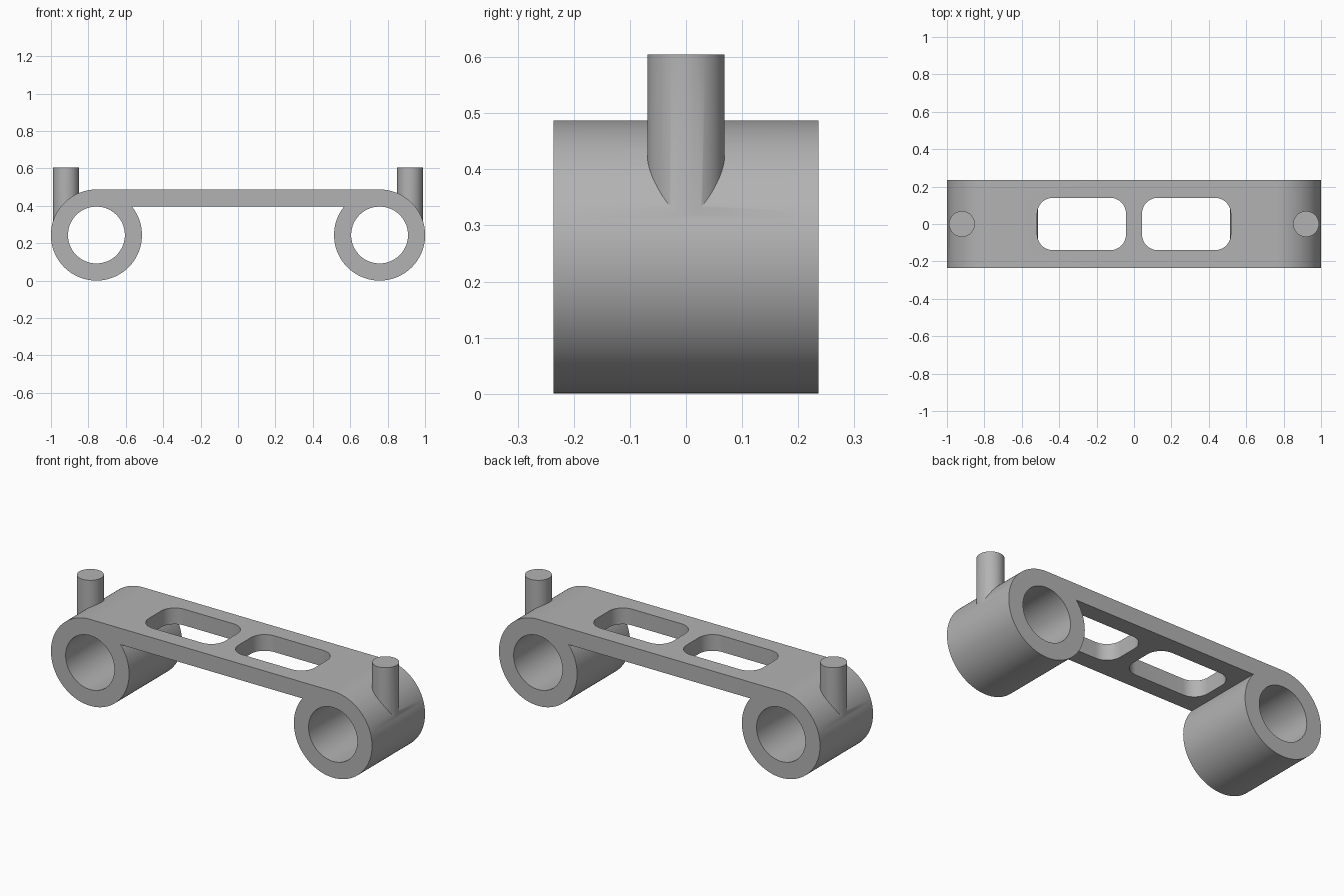
import bpy
import bmesh
from math import sin, cos, pi, acos, radians

cube = bpy.data.objects.get("Cube")
if cube:
    bpy.data.objects.remove(cube, do_unlink=True)

# Main dimensions
TUBE_X, TUBE_R, BORE_R = 0.757, 0.2435, 0.152
HALF_DEPTH = 0.236
PIN_X, PIN_R, PIN_TOP, PIN_BASE = 0.92, 0.069, 0.605, 0.28
SLOT_X, SLOT_W, SLOT_D, SLOT_R = 0.28, 0.475, 0.28, 0.085

grey = bpy.data.materials.new("plain_grey")
grey.use_nodes = True
colour = (0.45, 0.45, 0.45, 1)
grey.diffuse_color = colour
grey.node_tree.nodes["Principled BSDF"].inputs["Base Color"].default_value = colour


def arc(cx, cy, r, start, end, steps):
    """Points along a circular arc."""
    angles = [start + (end - start) * i / steps for i in range(steps + 1)]
    return [(cx + r * cos(a), cy + r * sin(a)) for a in angles]


def prism(name, points, low, high, axis="Z"):
    """Extrude a closed outline along Y (outline in XZ) or Z (outline in XY)."""
    def place(p, t):
        return (p[0], t, p[1]) if axis == "Y" else (p[0], p[1], t)

    bm = bmesh.new()
    face = bm.faces.new([bm.verts.new(place(p, low)) for p in points])
    top = bmesh.ops.extrude_face_region(bm, geom=[face])["geom"]
    moved = [v for v in top if isinstance(v, bmesh.types.BMVert)]
    bmesh.ops.translate(bm, verts=moved, vec=place((0, 0), high - low))
    bmesh.ops.recalc_face_normals(bm, faces=bm.faces)
    mesh = bpy.data.meshes.new(name)
    bm.to_mesh(mesh)
    bm.free()
    mesh.materials.append(grey)
    obj = bpy.data.objects.new(name, mesh)
    bpy.context.collection.objects.link(obj)
    return obj


def circle(cx, cy, r, sides):
    return arc(cx, cy, r, 0, 2 * pi, sides)[:-1]


def combine(target, other, operation):
    """Apply a boolean and discard the helper."""
    other.hide_render = True
    mod = target.modifiers.new(other.name, "BOOLEAN")
    mod.operation, mod.solver, mod.object = operation, "EXACT", other
    bpy.context.view_layer.objects.active = target
    bpy.ops.object.modifier_apply(modifier=mod.name)
    bpy.data.objects.remove(other, do_unlink=True)


# Side outline: flat bridge running tangent into two round ends
meet = pi - acos((TUBE_R ** 2 - BORE_R ** 2) ** 0.5 / TUBE_R)
right_end = arc(TUBE_X, TUBE_R, TUBE_R, pi / 2, meet - 2 * pi, 96)
left_end = [(-x, z) for x, z in reversed(right_end)]
frame = prism("bracket_frame", right_end + left_end, -HALF_DEPTH, HALF_DEPTH, "Y")

# Upright pins merged into the outer shoulders
for side in (-1, 1):
    pin = prism("pin", circle(side * PIN_X, 0, PIN_R, 48), PIN_BASE, PIN_TOP)
    combine(frame, pin, "UNION")

# Through bores and rounded window slots
for side in (-1, 1):
    bore = prism("bore_cutter", circle(side * TUBE_X, TUBE_R, BORE_R, 80), -1, 1, "Y")
    combine(frame, bore, "DIFFERENCE")

    dx, dy = SLOT_W / 2 - SLOT_R, SLOT_D / 2 - SLOT_R
    outline = []
    for i, (sx, sy) in enumerate([(1, 1), (-1, 1), (-1, -1), (1, -1)]):
        outline += arc(side * SLOT_X + sx * dx, sy * dy, SLOT_R,
                       i * pi / 2, (i + 1) * pi / 2, 14)
    # Start above the tube centres so only the bridge is cut
    slot = prism("slot_cutter", outline, 0.33, 0.6)
    combine(frame, slot, "DIFFERENCE")

# Smooth round walls, crisp edges
bpy.ops.object.select_all(action="DESELECT")
frame.select_set(True)
bpy.context.view_layer.objects.active = frame
bpy.ops.object.shade_smooth_by_angle(angle=radians(30))
